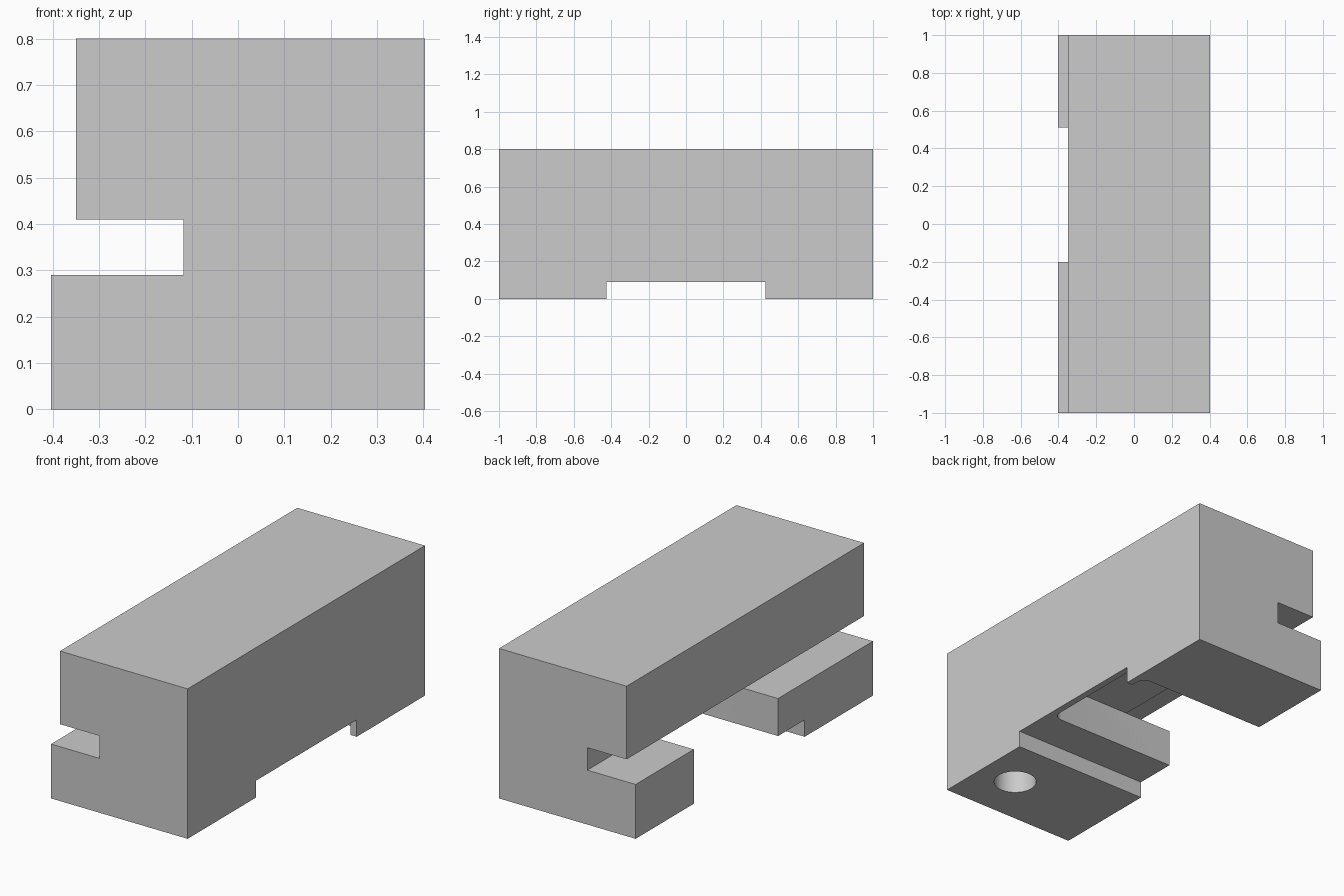
import bpy, bmesh, math
from mathutils import Vector

cube = bpy.data.objects.get("Cube")
if cube:
    bpy.data.objects.remove(cube, do_unlink=True)

grey = bpy.data.materials.new("plain_grey")
grey.use_nodes = True
colour = (0.6, 0.6, 0.6, 1)
grey.diffuse_color = colour
grey.node_tree.nodes["Principled BSDF"].inputs["Base Color"].default_value = colour


def prism(name, points, sweep):
    """Solid made by sweeping a flat outline along a vector."""
    bm = bmesh.new()
    face = bm.faces.new([bm.verts.new(p) for p in points])
    swept = bmesh.ops.extrude_face_region(bm, geom=[face])["geom"]
    verts = [g for g in swept if isinstance(g, bmesh.types.BMVert)]
    bmesh.ops.translate(bm, vec=Vector(sweep), verts=verts)
    bmesh.ops.recalc_face_normals(bm, faces=bm.faces)
    mesh = bpy.data.meshes.new(name)
    bm.to_mesh(mesh)
    bm.free()
    mesh.materials.append(grey)
    obj = bpy.data.objects.new(name, mesh)
    bpy.context.collection.objects.link(obj)
    return obj


def arc(cx, cy, z, r, start, end, steps):
    angles = [math.radians(start + (end - start) * i / steps) for i in range(steps + 1)]
    return [(cx + r * math.cos(a), cy + r * math.sin(a), z) for a in angles]


# Body: block with a side slot running its full length
outline = [(-0.403, 0), (0.403, 0), (0.403, 0.8), (-0.35, 0.8),
           (-0.35, 0.41), (-0.118, 0.41), (-0.118, 0.29), (-0.403, 0.29)]
body = prism("slotted_block", [(x, -1, z) for x, z in outline], (0, 2, 0))

# Shallow channel across the underside
channel = prism("channel_cutter", [(-0.6, -0.425, -0.1), (0.6, -0.425, -0.1),
                (0.6, 0.425, -0.1), (-0.6, 0.425, -0.1)], (0, 0, 0.19))

# Deeper pocket with rounded inner corners, open on the slot side
x_in, y0, y1, r = 0.367, -0.2, 0.51, 0.05
pocket_outline = [(-0.6, y0, -0.1)]
pocket_outline += arc(x_in - r, y0 + r, -0.1, r, -90, 0, 8)
pocket_outline += arc(x_in - r, y1 - r, -0.1, r, 0, 90, 8)
pocket_outline += [(-0.6, y1, -0.1)]
pocket = prism("pocket_cutter", pocket_outline, (0, 0, 0.39))

# Blind round hole in the underside
hole = prism("hole_cutter", arc(0.19, -0.715, -0.1, 0.107, 0, 352.5, 47), (0, 0, 0.6))

bpy.ops.object.select_all(action="DESELECT")
bpy.context.view_layer.objects.active = body
body.select_set(True)
for cutter in (channel, pocket, hole):
    cutter.hide_render = True
    cut = body.modifiers.new(cutter.name, "BOOLEAN")
    cut.operation = "DIFFERENCE"
    cut.solver = "EXACT"
    cut.object = cutter
    bpy.ops.object.modifier_apply(modifier=cut.name)
    bpy.data.objects.remove(cutter, do_unlink=True)

bpy.ops.object.shade_smooth_by_angle(angle=math.radians(30))
